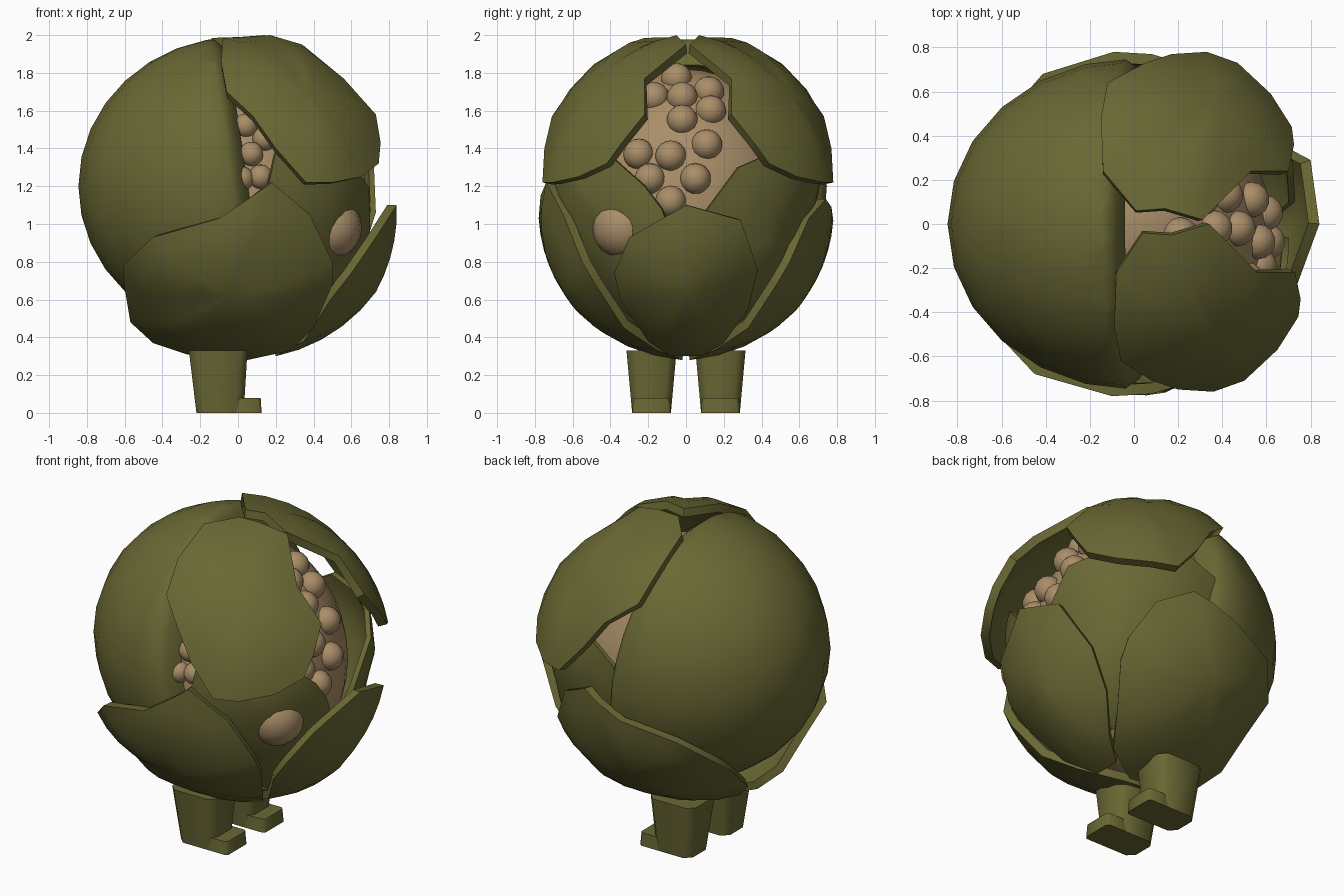
import bpy, bmesh, math
from mathutils import Vector

if "Cube" in bpy.data.objects:
    bpy.data.objects.remove(bpy.data.objects["Cube"])

def material(name, rgb):
    m = bpy.data.materials.new(name)
    m.diffuse_color = (*rgb, 1)
    m.use_nodes = True
    m.node_tree.nodes["Principled BSDF"].inputs["Base Color"].default_value = m.diffuse_color
    return m

OLIVE = material("olive leaf", (0.143, 0.138, 0.034))
TAN = material("tan seed", (0.40, 0.27, 0.14))
MID = Vector((0, 0, 1.15))          # point the leaves wrap around

def finish(name, bm, mat, angle=40, thickness=0):
    me = bpy.data.meshes.new(name)
    bm.to_mesh(me)
    bm.free()
    ob = bpy.data.objects.new(name, me)
    bpy.context.collection.objects.link(ob)
    me.materials.append(mat)
    bpy.ops.object.select_all(action='DESELECT')
    ob.select_set(True)
    bpy.context.view_layer.objects.active = ob
    if thickness:
        s = ob.modifiers.new("thick", 'SOLIDIFY')
        s.thickness = thickness
        s.offset = -1
        bpy.ops.object.modifier_apply(modifier="thick")
    bpy.ops.object.shade_smooth_by_angle(angle=math.radians(angle))
    return ob

def leaf(name, centre, rim, thickness=0.05, rings=5):
    """Curved leaf: rings swept over a sphere from its centre to its rim."""
    bm = bmesh.new()
    c = Vector(centre) - MID
    mid = bm.verts.new(c + MID)
    rows = []
    for k in range(1, rings + 1):
        t = k / rings
        row = []
        for p in rim:
            b = Vector(p) - MID
            a = c.angle(b)
            d = (c.normalized() * math.sin((1 - t) * a) + b.normalized() * math.sin(t * a)) / math.sin(a)
            row.append(bm.verts.new(d * (c.length * (1 - t) + b.length * t) + MID))
        rows.append(row)
    n = len(rim)
    for i in range(n):
        j = (i + 1) % n
        bm.faces.new((mid, rows[0][i], rows[0][j]))
        for r, s in zip(rows, rows[1:]):
            bm.faces.new((r[i], s[i], s[j], r[j]))
    bm.normal_update()
    bad = [f for f in bm.faces if f.normal.dot(f.calc_center_median() - MID) < 0]
    if len(bad) > len(bm.faces) / 2:
        bmesh.ops.reverse_faces(bm, faces=bm.faces[:])
    return finish(name, bm, OLIVE, 40, thickness)

def ball(name, loc, size, mat, u=14, v=9):
    bm = bmesh.new()
    bmesh.ops.create_uvsphere(bm, u_segments=u, v_segments=v, radius=1)
    for w in bm.verts:
        w.co = Vector([a * b for a, b in zip(w.co, size)]) + Vector(loc)
    return finish(name, bm, mat, 60)

# Tan core, with a bulge showing through the front inner leaf
CC, CR = Vector((0, 0, 1.09)), Vector((0.62, 0.62, 0.73))
ball("core", CC, CR, TAN, 32, 20)
ball("core_bulge", (.49, -.33, .98), (.165,) * 3, TAN, 20, 12)

# Seeds on the open side, then in the gap at the front
for y, z in [(-.05, 1.77), (-.17, 1.67), (-.02, 1.67), (.12, 1.7), (-.02, 1.55), (.13, 1.6),
             (-.25, 1.37), (-.08, 1.36), (.11, 1.42), (-.19, 1.24), (.05, 1.24), (-.08, 1.12)]:
    x = CC.x + CR.x * math.sqrt(max(0, 1 - (y / CR.y) ** 2 - ((z - CC.z) / CR.z) ** 2))
    ball("seed", (x - .01, y, z), (.082,) * 3, TAN)
for x, z in [(.04, 1.52), (.14, 1.45), (.07, 1.37), (.12, 1.25), (.02, 1.24)]:
    y = -CR.y * math.sqrt(1 - ((x - CC.x) / CR.x) ** 2 - ((z - CC.z) / CR.z) ** 2)
    ball("seed", (x, y, z), (.065,) * 3, TAN)

# Large back leaf: squashed sphere cut open towards the seeds, lip curling in
bm = bmesh.new()
bmesh.ops.create_uvsphere(bm, u_segments=24, v_segments=16, radius=1)
for w in bm.verts:
    w.co = Vector((w.co.x * .845, w.co.y * .75, w.co.z * .79 + 1.2))
bmesh.ops.bisect_plane(bm, geom=bm.verts[:] + bm.edges[:] + bm.faces[:], plane_co=(-.05, 0, 1.3),
                       plane_no=(1, 0, .12), clear_outer=True)
for dx, k in ((.05, .95), (.04, .87)):
    new = bmesh.ops.extrude_edge_only(bm, edges=[e for e in bm.edges if e.is_boundary])
    for w in new["geom"]:
        if isinstance(w, bmesh.types.BMVert):
            w.co = Vector((w.co.x + dx, w.co.y * k, 1.2 + (w.co.z - 1.2) * k))
bmesh.ops.recalc_face_normals(bm, faces=bm.faces[:])
finish("back_leaf", bm, OLIVE, 50, .03)

# Upper leaves
upper = [(.04, -.04, 1.99), (.17, -.05, 2.0), (.34, 0, 1.95), (.56, -.22, 1.77), (.73, -.22, 1.58),
         (.755, -.34, 1.43), (.745, -.42, 1.32), (.65, -.57, 1.25), (.5, -.71, 1.22),
         (.36, -.76, 1.22), (.2, -.75, 1.4), (.08, -.71, 1.57), (-.06, -.62, 1.70),
         (-.09, -.46, 1.86), (-.08, -.22, 1.985)]
leaf("upper_leaf_front", (.38, -.53, 1.69), upper)
leaf("upper_leaf_rear", (.35, .55, 1.69),
     [(x - (.03 if x > 0 else .06), .02 - y, z) for x, y, z in upper])

# Lower side leaves
lower = [(.18, -.74, 1.22), (.38, -.65, 1.05), (.5, -.55, .8), (.5, -.48, .68), (.4, -.33, .45),
         (.28, -.15, .33), (.05, -.02, .28), (-.27, -.02, .31), (-.45, -.06, .37),
         (-.57, -.14, .48), (-.6, -.34, .66), (-.61, -.51, .78), (-.45, -.68, .93),
         (-.1, -.78, 1.03), (.08, -.77, 1.15)]
leaf("lower_leaf_front", (-.05, -.64, .62), lower)
leaf("lower_leaf_rear", (-.05, .64, .62),
     [(x * (.92 if x < 0 else 1), -y, z - .08 * max(0, z - 1.0) / .2) for x, y, z in lower])

# Lower leaf below the opening
leaf("lower_leaf_open_side", (.73, 0, .64),
     [(.84, 0, 1.1), (.73, -.3, .93), (.6, -.38, .74), (.49, -.35, .6), (.35, -.2, .38),
      (.2, -.08, .3), (.2, .08, .3), (.35, .2, .37), (.48, .33, .55), (.63, .38, .76),
      (.8, .29, 1.02)])

# Inner leaves flanking the seeds
leaf("inner_leaf_front", (.58, -.4, .98),
     [(.7, -.13, 1.08), (.69, -.22, 1.2), (.58, -.4, 1.36), (.4, -.6, 1.3), (.2, -.68, 1.38),
      (.15, -.7, 1.15), (.2, -.64, .9), (.26, -.42, .6), (.34, -.2, .44), (.56, -.05, .62),
      (.7, -.06, .9)], .03)
leaf("inner_leaf_rear", (.54, .51, 1.0),
     [(.73, .1, 1.06), (.72, .28, 1.3), (.58, .46, 1.38), (.44, .58, 1.4), (.2, .67, 1.42),
      (0, .71, 1.3), (-.02, .67, 1.05), (.02, .6, .8), (.15, .4, .55), (.32, .18, .42),
      (.58, -.02, .64)], .03)

# Legs with toes
def tapered(bm, s, low, high, cut=.04):
    """Chamfered block between two rectangles (x0, x1, y0, y1, z)."""
    loops = []
    for x0, x1, y0, y1, z in (low, high):
        pts = [(x0 + cut, y0), (x1 - cut, y0), (x1, y0 + cut), (x1, y1 - cut),
               (x1 - cut, y1), (x0 + cut, y1), (x0, y1 - cut), (x0, y0 + cut)]
        loops.append([bm.verts.new((x, y * s, z)) for x, y in pts])
    bm.faces.new(loops[0])
    bm.faces.new(loops[1])
    for i in range(8):
        j = (i + 1) % 8
        bm.faces.new((loops[0][i], loops[0][j], loops[1][j], loops[1][i]))

for s, side in ((1, "rear"), (-1, "front")):
    bm = bmesh.new()
    tapered(bm, s, (-.22, .03, .08, .285, 0), (-.26, .05, .05, .315, .33))
    tapered(bm, s, (-.1, .125, .08, .285, 0), (-.1, .12, .085, .28, .08), .015)
    bmesh.ops.recalc_face_normals(bm, faces=bm.faces[:])
    finish("leg_" + side, bm, OLIVE, 50)
